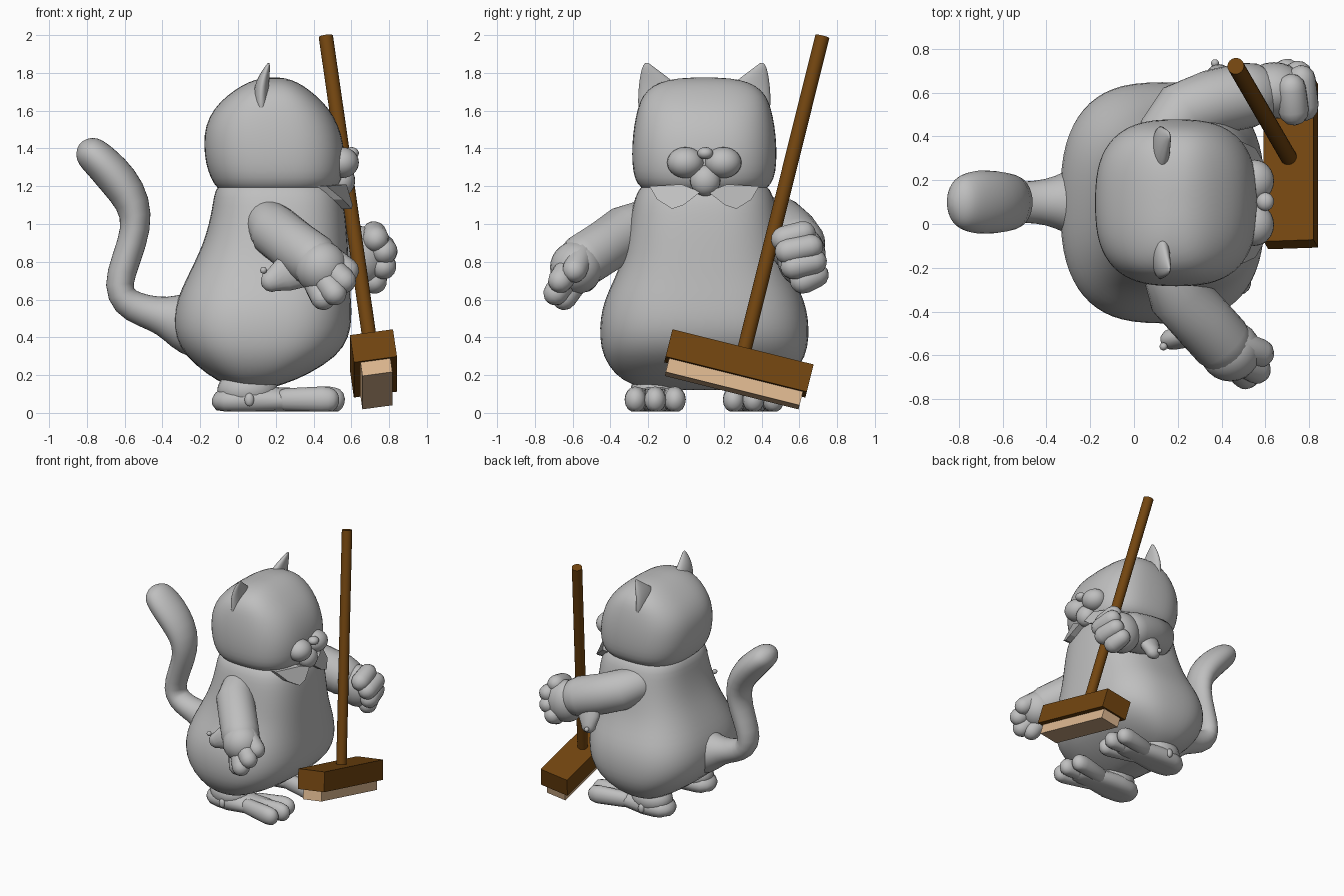
import bpy, bmesh, math
from mathutils import Vector, Matrix

CY = 0.097  # symmetry plane of the cat, which faces +x


def material(name, rgb):
    m = bpy.data.materials.new(name)
    m.diffuse_color = (*rgb, 1)
    return m


GREY = material("grey", (0.52, 0.52, 0.52))
BROWN = material("brown wood", (0.17, 0.06, 0.005))
TAN = material("tan bristle", (0.73, 0.48, 0.28))


def finish(name, bm, mat, smooth=True, subsurf=0):
    bmesh.ops.recalc_face_normals(bm, faces=bm.faces)
    for f in bm.faces:
        f.smooth = smooth
    me = bpy.data.meshes.new(name)
    bm.to_mesh(me)
    bm.free()
    me.materials.append(mat)
    ob = bpy.data.objects.new(name, me)
    bpy.context.collection.objects.link(ob)
    if subsurf:
        s = ob.modifiers.new("smooth", 'SUBSURF')
        s.levels = s.render_levels = subsurf
    return ob


def loft(bm, rings, n=24):
    """rings: (centre, u vector, v vector, superellipse exponent)"""
    rows = []
    for c, u, v, e in rings:
        row = []
        for i in range(n):
            a = 2 * math.pi * i / n
            ca, sa = math.cos(a), math.sin(a)
            p = Vector(c) + u * math.copysign(abs(ca) ** (2 / e), ca) \
                + v * math.copysign(abs(sa) ** (2 / e), sa)
            row.append(bm.verts.new(p))
        rows.append(row)
    for a, b in zip(rows, rows[1:]):
        for i in range(n):
            j = (i + 1) % n
            bm.faces.new((a[i], a[j], b[j], b[i]))
    for row, c in ((rows[0], rings[0][0]), (rows[-1], rings[-1][0])):
        pole = bm.verts.new(c)
        for i in range(n):
            bm.faces.new((row[i], row[(i + 1) % n], pole))


def stack(name, profile, e):
    """horizontal sections: z, x min, x max, half width in y"""
    bm = bmesh.new()
    loft(bm, [(Vector(((a + b) / 2, CY, z)), Vector(((b - a) / 2, 0, 0)),
               Vector((0, w, 0)), e) for z, a, b, w in profile], 32)
    return finish(name, bm, GREY, True, 1)


def tube(bm, pts, ref, n=16):
    """pts: (x, y, z, radius, radius along ref), ends rounded"""
    P = [Vector(p[:3]) for p in pts]
    rings = []
    for i, p in enumerate(pts):
        t = (P[min(i + 1, len(P) - 1)] - P[max(i - 1, 0)]).normalized()
        v = Vector(ref)
        v = (v - t * v.dot(t)).normalized()
        u = t.cross(v)
        r, rv = p[3], p[4]
        caps = [0]
        if i == 0:
            caps = [-80, -55, -28, 0]
        elif i == len(P) - 1:
            caps = [0, 28, 55, 80]
        for a in caps:
            a = math.radians(a)
            k = math.cos(a)
            rings.append((P[i] + t * r * math.sin(a), u * r * k, v * rv * k, 2))
    loft(bm, rings, n)


def ball(bm, c, r):
    bmesh.ops.create_uvsphere(bm, u_segments=24, v_segments=14, radius=1,
                              matrix=Matrix.Translation(c) @ Matrix.Diagonal((*r, 1)))


# Body and head
stack("body", [(0.12, 0.02, 0.14, 0.28), (0.15, -0.07, 0.24, 0.39), (0.2, -0.16, 0.37, 0.475),
               (0.3, -0.28, 0.53, 0.54), (0.4, -0.335, 0.59, 0.556), (0.5, -0.345, 0.605, 0.553),
               (0.6, -0.325, 0.6, 0.53), (0.7, -0.28, 0.592, 0.482), (0.8, -0.23, 0.587, 0.44),
               (0.9, -0.185, 0.582, 0.417), (1.0, -0.155, 0.575, 0.398), (1.1, -0.135, 0.563, 0.38),
               (1.18, -0.125, 0.54, 0.355), (1.24, -0.08, 0.48, 0.3)], 2.7)
stack("head", [(1.15, -0.05, 0.46, 0.27), (1.19, -0.115, 0.525, 0.34), (1.24, -0.145, 0.555, 0.372),
               (1.32, -0.173, 0.567, 0.384), (1.42, -0.183, 0.562, 0.384), (1.52, -0.175, 0.535, 0.374),
               (1.61, -0.13, 0.485, 0.355), (1.68, -0.06, 0.415, 0.33), (1.735, 0.02, 0.345, 0.275),
               (1.765, 0.09, 0.28, 0.19), (1.775, 0.15, 0.23, 0.09)], 2.7)

# Ears, collar points and feet, one on each side
for side, s in (("right", -1), ("left", 1)):
    bm = bmesh.new()
    loft(bm, [(Vector((x, CY + s * y, z)), Vector((t, 0, 0)), Vector((0, w, 0)), 2)
              for x, y, z, t, w in [(0.13, 0.22, 1.55, 0.04, 0.13), (0.12, 0.23, 1.65, 0.045, 0.125),
                                    (0.125, 0.24, 1.73, 0.04, 0.11), (0.14, 0.275, 1.79, 0.028, 0.065),
                                    (0.155, 0.298, 1.83, 0.015, 0.032), (0.162, 0.305, 1.853, 0.005, 0.01)]], 16)
    finish(side + " ear", bm, GREY, True, 1)

    bm = bmesh.new()
    outline = [(0.575, 0.02, 1.17), (0.565, 0.12, 1.21), (0.46, 0.29, 1.2), (0.545, 0.25, 1.13),
               (0.592, 0.17, 1.08), (0.597, 0.11, 1.1)]
    layers = [[bm.verts.new((x + d, CY + s * y, z)) for x, y, z in outline] for d in (-0.04, 0.01)]
    for l in layers:
        bm.faces.new(l)
    for i in range(6):
        j = (i + 1) % 6
        bm.faces.new((layers[0][i], layers[0][j], layers[1][j], layers[1][i]))
    finish(side + " collar point", bm, GREY, False)

    fy = CY + s * 0.26
    bm = bmesh.new()
    tube(bm, [(-0.02, fy, 0.065, 0.12, 0.08), (0.08, fy, 0.07, 0.13, 0.09),
              (0.22, fy, 0.065, 0.11, 0.07), (0.36, fy, 0.065, 0.1, 0.065)], (0, 0, 1))
    for dy, x in ((-0.105, 0.45), (0, 0.48), (0.105, 0.45)):
        tube(bm, [(0.25, fy + dy * 0.6, 0.07, 0.05, 0.06), (x, fy + dy, 0.07, 0.058, 0.07),
                  (x + 0.03, fy + dy, 0.068, 0.056, 0.066)], (0, 0, 1))
    ball(bm, (0.05, fy, 0.12), (0.16, 0.13, 0.11))
    ball(bm, (0.06, fy + s * 0.125, 0.07), (0.025, 0.02, 0.035))
    for v in bm.verts:
        v.co.z = max(v.co.z, 0.008)
    finish(side + " foot", bm, GREY)

# Muzzle: cheeks, nose and chin
bm = bmesh.new()
for s in (-1, 1):
    ball(bm, (0.55, CY + s * 0.1, 1.325), (0.09, 0.097, 0.082))
ball(bm, (0.6, CY + 0.005, 1.375), (0.04, 0.042, 0.032))
ball(bm, (0.55, CY + 0.005, 1.23), (0.07, 0.08, 0.082))
finish("muzzle", bm, GREY)

# Tail
bm = bmesh.new()
tube(bm, [(x, 0.1, z, r, w) for x, z, r, w in
          [(-0.22, 0.47, 0.19, 0.19), (-0.32, 0.49, 0.15, 0.14), (-0.4, 0.515, 0.1, 0.105),
           (-0.5, 0.54, 0.088, 0.095), (-0.6, 0.585, 0.085, 0.095), (-0.64, 0.67, 0.08, 0.095),
           (-0.59, 0.82, 0.078, 0.1), (-0.535, 0.98, 0.08, 0.115), (-0.55, 1.11, 0.095, 0.13),
           (-0.63, 1.23, 0.108, 0.148), (-0.72, 1.325, 0.1, 0.15), (-0.765, 1.365, 0.095, 0.135)]],
     (0, 1, 0))
finish("tail", bm, GREY, True, 1)

# Arms: sleeve with hanging cuff tab and button, then hand with four fingers
ARMS = {
    "right": dict(
        sleeve=[(0.16, -0.22, 1.01, 0.12), (0.2, -0.32, 0.96, 0.14), (0.3, -0.43, 0.88, 0.14),
                (0.4, -0.54, 0.81, 0.14)],
        palm=((0.44, -0.58, 0.77), (0.14, 0.14, 0.14)),
        fingers=[((0.46, -0.55, 0.84), (0.575, -0.59, 0.755)), ((0.45, -0.6, 0.8), (0.56, -0.665, 0.7)),
                 ((0.43, -0.6, 0.75), (0.51, -0.69, 0.635)), ((0.4, -0.57, 0.72), (0.45, -0.645, 0.61))],
        tab=[(0.32, -0.5, 0.76, 0.1), (0.24, -0.515, 0.73, 0.09), (0.18, -0.525, 0.7, 0.06)],
        button=(0.135, -0.56, 0.755)),
    "left": dict(
        sleeve=[(0.14, 0.4, 1.02, 0.13), (0.22, 0.5, 0.99, 0.15), (0.36, 0.555, 0.94, 0.15),
                (0.52, 0.59, 0.89, 0.15)],
        palm=((0.64, 0.61, 0.83), (0.15, 0.13, 0.16)),
        fingers=[((0.73, 0.52, 0.92), (0.72, 0.62, 0.95)), ((0.775, 0.54, 0.855), (0.765, 0.66, 0.88)),
                 ((0.77, 0.57, 0.775), (0.75, 0.68, 0.8)), ((0.72, 0.62, 0.7), (0.7, 0.69, 0.73))],
        tab=[(0.42, 0.62, 0.88, 0.1), (0.4, 0.66, 0.79, 0.09), (0.39, 0.68, 0.73, 0.06)],
        button=(0.37, 0.735, 0.72)),
}
for side, a in ARMS.items():
    bm = bmesh.new()
    tube(bm, [(*p, p[3]) for p in a["sleeve"]], (0, 0, 1), 24)
    tube(bm, [(*p, 0.05) for p in a["tab"]], (0, 1, 0))
    ball(bm, a["button"], (0.018, 0.018, 0.018))
    finish(side + " sleeve", bm, GREY)
    bm = bmesh.new()
    ball(bm, *a["palm"])
    for p, q in a["fingers"]:
        tube(bm, [(*p, 0.07, 0.07), (*q, 0.066, 0.066)], (0.1, 0.2, 1))
    finish(side + " hand", bm, GREY)

# Broom: tilted frame, then head, bristles and shaft
top, foot = Vector((0.465, 0.722, 1.993)), Vector((0.707, 0.305, 0.32))
U = (top - foot).normalized()
W = Vector((0, 0.97, -0.245)).cross(U).normalized()
L = U.cross(W)
frame = Matrix((W, L, U)).transposed().to_4x4()


def block(name, c, size, mat):
    bm = bmesh.new()
    bmesh.ops.create_cube(bm, size=1, matrix=Matrix.Translation(c) @ frame @ Matrix.Diagonal((*size, 1)))
    return finish(name, bm, mat, False)


centre = Vector((0.717, 0.28, 0.262))
block("broom head", centre, (0.23, 0.77, 0.15), BROWN)
block("broom bristles", centre - U * 0.11, (0.16, 0.73, 0.08), TAN)
bm = bmesh.new()
bmesh.ops.create_cone(bm, cap_ends=True, segments=24, radius1=0.038, radius2=0.038,
                      depth=(top - foot).length,
                      matrix=Matrix.Translation((top + foot) / 2) @ frame)
shaft = finish("broom shaft", bm, BROWN)
for f in shaft.data.polygons:
    f.use_smooth = len(f.vertices) == 4
